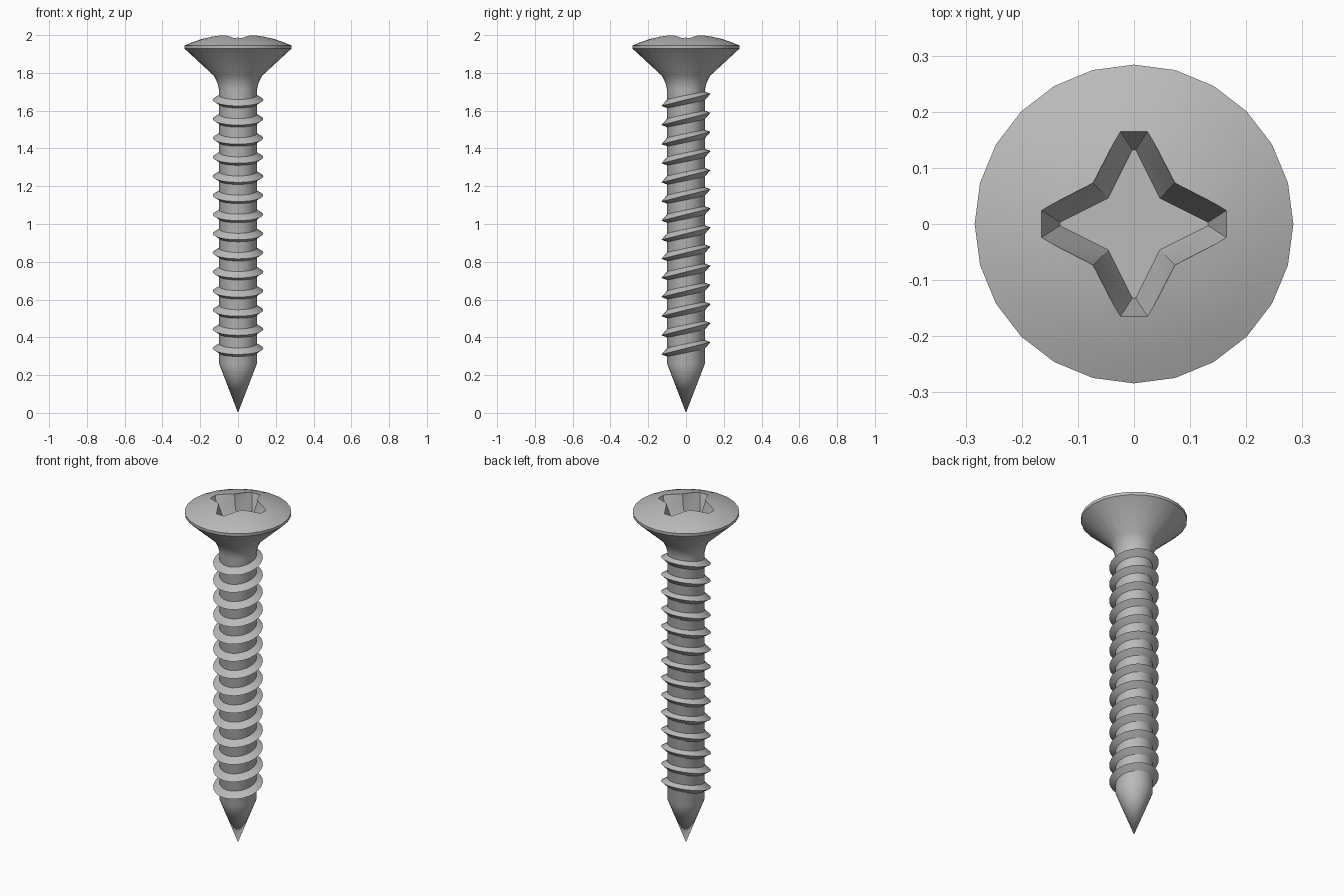
import bpy, bmesh, math

old = bpy.data.objects.get("Cube")
if old:
    bpy.data.objects.remove(old, do_unlink=True)

SIDES = 24

steel = bpy.data.materials.new("steel_grey")
steel.use_nodes = True
GREY = (0.5, 0.5, 0.5, 1)
steel.diffuse_color = GREY
steel.node_tree.nodes["Principled BSDF"].inputs["Base Color"].default_value = GREY


def make_object(name, bm):
    bmesh.ops.recalc_face_normals(bm, faces=bm.faces)
    mesh = bpy.data.meshes.new(name)
    bm.to_mesh(mesh)
    bm.free()
    obj = bpy.data.objects.new(name, mesh)
    bpy.context.collection.objects.link(obj)
    mesh.materials.append(steel)
    return obj


def lathe(name, profile, closed=False):
    """Spin (radius, z) points around the z axis."""
    bm = bmesh.new()
    verts = [bm.verts.new((r, 0, z)) for r, z in profile]
    edges = [bm.edges.new(pair) for pair in zip(verts, verts[1:])]
    if closed:
        edges.append(bm.edges.new((verts[-1], verts[0])))
    bmesh.ops.spin(bm, geom=verts + edges, cent=(0, 0, 0), axis=(0, 0, 1),
                   angle=math.tau, steps=SIDES)
    bmesh.ops.remove_doubles(bm, verts=bm.verts, dist=0.0001)
    return make_object(name, bm)


def smooth(obj, degrees):
    bpy.ops.object.select_all(action='DESELECT')
    obj.select_set(True)
    bpy.context.view_layer.objects.active = obj
    bpy.ops.object.shade_smooth_by_angle(angle=math.radians(degrees))


# Body: point, shank, flared neck, countersunk head and domed top
dome = [(r, 2.008 - 0.785 * r * r) for r in (0.284, 0.24, 0.19, 0.14, 0.09, 0.045, 0)]
body = lathe("screw_body", [(0, 0), (0.1, 0.26), (0.1, 1.71), (0.108, 1.745),
                            (0.128, 1.785), (0.283, 1.928)] + dome)


# Tapered four-armed drive recess
def star(bm, tip, half_width, notch, z):
    ring = []
    for i in range(4):
        c, s = round(math.cos(i * math.pi / 2)), round(math.sin(i * math.pi / 2))
        for x, y in ((tip, -half_width), (tip, half_width), (notch, notch)):
            ring.append(bm.verts.new((x * c - y * s, x * s + y * c, z)))
    return ring


bm = bmesh.new()
lower = star(bm, 0.132, 0.003, 0.046, 1.87)
rim = star(bm, 0.166, 0.025, 0.073, 1.99)
upper = star(bm, 0.166, 0.025, 0.073, 2.1)
bm.faces.new(lower)
bm.faces.new(upper)
for a, b in ((lower, rim), (rim, upper)):
    for i in range(len(a)):
        j = (i + 1) % len(a)
        bm.faces.new((a[i], a[j], b[j], b[i]))
cutter = make_object("recess_cutter", bm)
cutter.hide_render = True

cut = body.modifiers.new("drive_recess", 'BOOLEAN')
cut.operation = 'DIFFERENCE'
cut.solver = 'EXACT'
cut.object = cutter
bpy.context.view_layer.objects.active = body
bpy.ops.object.modifier_apply(modifier=cut.name)
bpy.data.objects.remove(cutter, do_unlink=True)
smooth(body, 27)

# Thread: a stack of tilted sharp-edged rings
for i in range(14):
    ring = lathe(f"thread_ring_{i + 1}",
                 [(0.09, -0.03), (0.134, 0), (0.09, 0.03)], closed=True)
    ring.location.z = 0.342 + i * 0.1012
    ring.rotation_euler.x = math.radians(14)
    smooth(ring, 30)
